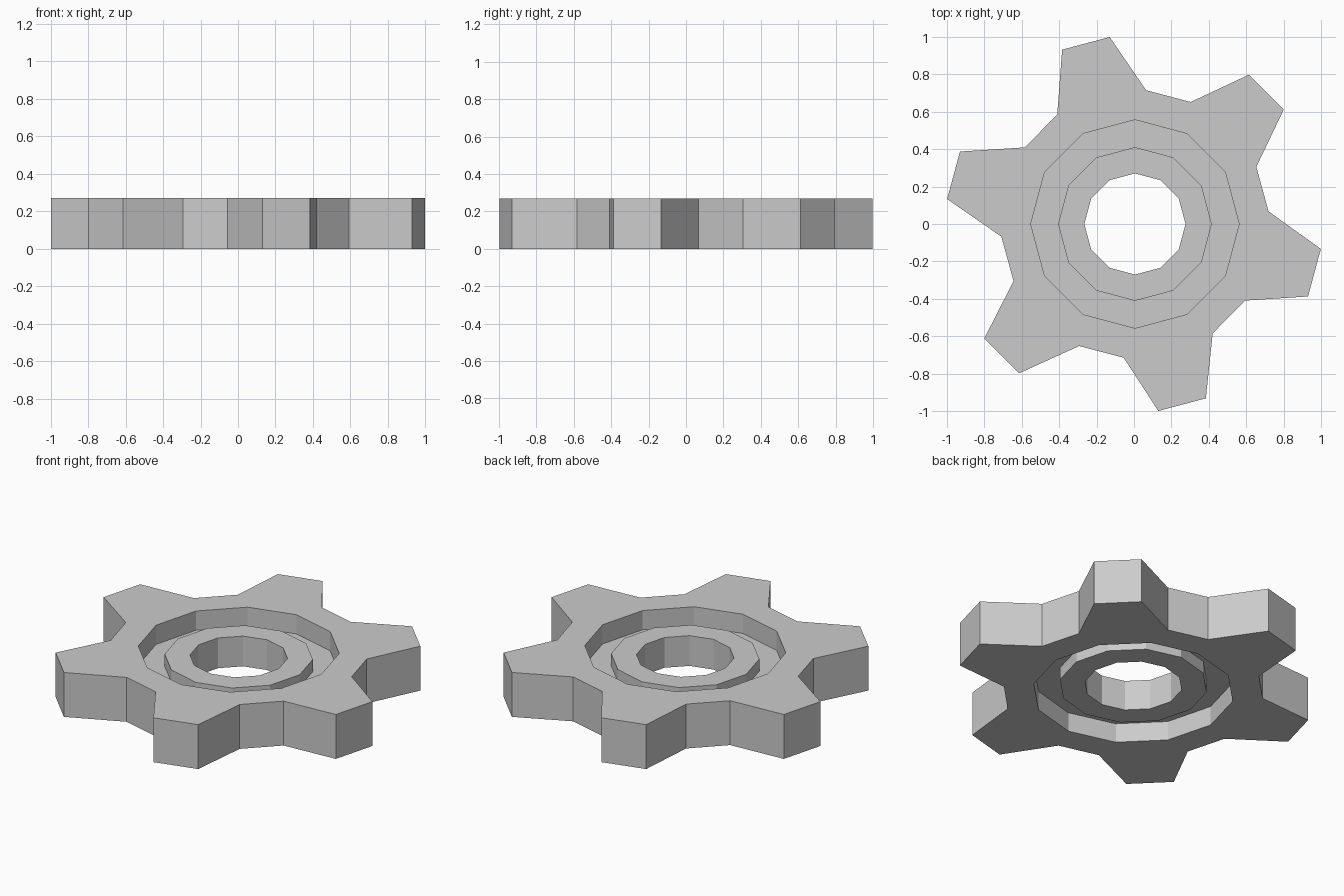
import bpy
from math import cos, sin, radians

if "Cube" in bpy.data.objects:
    bpy.data.objects.remove(bpy.data.objects["Cube"])

HEIGHT = 0.27      # full thickness of the gear
HUB_INSET = 0.043  # hub faces sit slightly below the rim faces
WEB_INSET = 0.117  # depth of the ring groove on both sides
CX = 0.005


def polar(r, deg, cx=CX):
    return (cx + r * cos(radians(deg)), r * sin(radians(deg)))


def ring(r, sides=12):
    return [polar(r, 360 * i / sides) for i in range(sides)]


def plate(name, loops, z0, z1):
    """Flat plate with holes: closed 2D outlines extruded from z0 to z1."""
    curve = bpy.data.curves.new(name, 'CURVE')
    curve.dimensions = '2D'
    curve.fill_mode = 'BOTH'
    curve.extrude = (z1 - z0) / 2
    for pts in loops:
        s = curve.splines.new('POLY')
        s.points.add(len(pts) - 1)
        for p, (x, y) in zip(s.points, pts):
            p.co = (x, y, 0, 1)
        s.use_cyclic_u = True
    ob = bpy.data.objects.new(name, curve)
    ob.location.z = (z0 + z1) / 2
    bpy.context.collection.objects.link(ob)
    bpy.ops.object.select_all(action='DESELECT')
    ob.select_set(True)
    bpy.context.view_layer.objects.active = ob
    bpy.ops.object.convert(target='MESH')
    for f in bpy.context.object.data.polygons:
        f.use_smooth = False


# Six-toothed outline: two root points and two tip points per tooth
outline = []
for k in range(6):
    a = 60 * k
    outline += [polar(0.716, a + 5.4), polar(0.716, a + 25.2),
                polar(1.006, a + 37.4, 0), polar(1.006, a + 52.4, 0)]

# Toothed rim, thin web in the groove, and raised hub with the axle hole
plate("gear_rim", [outline, ring(0.556)], 0, HEIGHT)
plate("groove_web", [ring(0.556), ring(0.41)], WEB_INSET, HEIGHT - WEB_INSET)
plate("hub_ring", [ring(0.41), ring(0.27)], HUB_INSET, HEIGHT - HUB_INSET)
